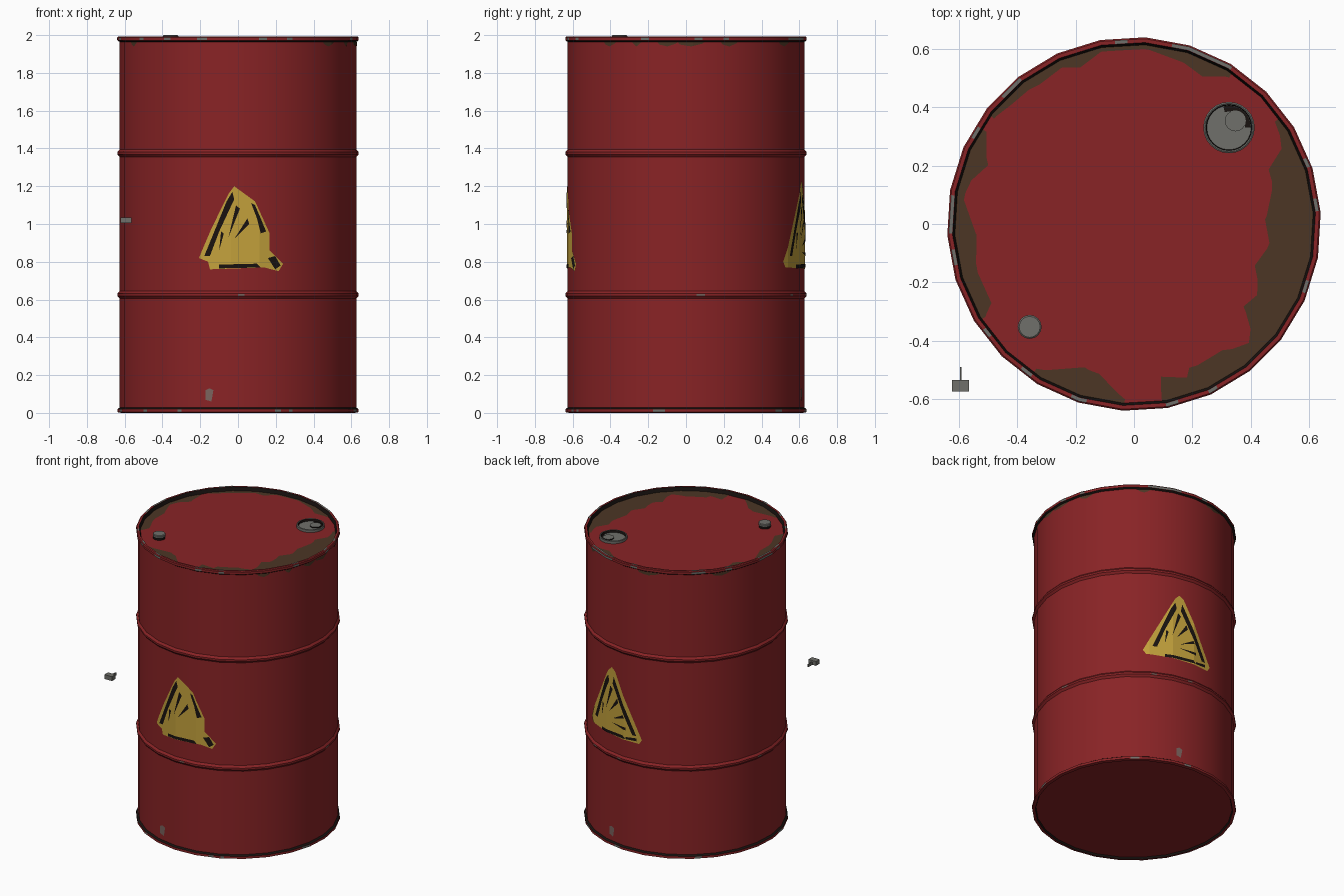
import bpy, bmesh, math
from mathutils import Vector
from math import radians, cos, sin, pi

cube = bpy.data.objects.get("Cube")
if cube:
    bpy.data.objects.remove(cube)

SIDES = 26
STEP = 2 * pi / SIDES
TURN = STEP / 4
BODY, RIM, LID_Z = .628, .64, 1.967


def material(name, color):
    m = bpy.data.materials.new(name)
    m.use_nodes = True
    m.diffuse_color = (*color, 1)
    bsdf = next(n for n in m.node_tree.nodes if n.type == 'BSDF_PRINCIPLED')
    bsdf.inputs["Base Color"].default_value = (*color, 1)
    return m


RED = material("red paint", (.25, .017, .019))
RUST = material("brown rust", (.072, .037, .018))
METAL = material("bare metal", (.16, .16, .145))
BLACK = material("grimy black", (.009, .006, .005))
YELLOW = material("warning yellow", (.55, .36, .045))
SCUFF = material("scuffed grey", (.19, .125, .11))


def finish(name, bm, mats, smooth=True):
    bmesh.ops.recalc_face_normals(bm, faces=bm.faces)
    mesh = bpy.data.meshes.new(name)
    bm.to_mesh(mesh)
    bm.free()
    ob = bpy.data.objects.new(name, mesh)
    bpy.context.collection.objects.link(ob)
    for m in mats:
        mesh.materials.append(m)
    if smooth:
        bpy.ops.object.select_all(action='DESELECT')
        ob.select_set(True)
        bpy.context.view_layer.objects.active = ob
        bpy.ops.object.shade_smooth_by_angle(angle=radians(30))
    return ob


def lathe(name, profile, mats, sides, turn=0, center=(0, 0)):
    """Spin (radius, z, material index) points; the index colours the band that follows."""
    bm = bmesh.new()
    rings = []
    for r, z, _ in profile:
        count = sides if r else 1
        rings.append([bm.verts.new((center[0] + r * cos(turn + i * 2 * pi / sides),
                                    center[1] + r * sin(turn + i * 2 * pi / sides), z))
                      for i in range(count)])
    for (_, _, mat), a, b in zip(profile, rings, rings[1:]):
        for i in range(sides):
            j = (i + 1) % sides
            quad = [a[i % len(a)], a[j % len(a)], b[j % len(b)], b[i % len(b)]]
            bm.faces.new(list(dict.fromkeys(quad))).material_index = mat
    return finish(name, bm, mats)


def facet(az):
    """Distance factor that keeps a point on the flat sides of the drum."""
    return cos(STEP / 2) / cos((az - TURN) % STEP - STEP / 2)


def on_wall(radius):
    return lambda az, z: (radius * facet(az) * cos(az), radius * facet(az) * sin(az), z)


def on_level(z):
    return lambda az, r: (r * facet(az) * cos(az), r * facet(az) * sin(az), z)


def decals(name, outlines, place, mat):
    """Painted patches: outlines in (angle, value) cut at every drum edge, then wrapped."""
    bm = bmesh.new()
    for outline in outlines:
        bm.faces.new([bm.verts.new((a, v, 0)) for a, v in outline])
    bmesh.ops.triangulate(bm, faces=bm.faces[:])
    for k in range(-SIDES, SIDES * 2):
        bmesh.ops.bisect_plane(bm, geom=bm.verts[:] + bm.edges[:] + bm.faces[:],
                               plane_co=(TURN + k * STEP, 0, 0), plane_no=(1, 0, 0))
    for v in bm.verts:
        v.co = Vector(place(v.co.x, v.co.y))
    ob = finish(name, bm, [mat], False)
    # Turn every patch to face away from the drum's middle
    for p in ob.data.polygons:
        out = p.center * Vector((1, 1, 0)) if abs(p.normal.z) < .5 else Vector((0, 0, p.center.z - 1))
        if p.normal.dot(out) < 0:
            p.flip()
    return ob


def band(start, end, low, high):
    a, b = radians(start), radians(end)
    return [(a, low), (b, low), (b, high), (a, high)]


# Drum: bottom, foot rim, two ribs, top rim and sunken lid
profile = [(0, .012, 0), (.615, .012, 1), (.62, 0, 0), (RIM, .004, 0), (RIM, .02, 1), (BODY, .028, 0)]
for z in (.625, 1.375):
    profile += [(BODY, z - .02, 0), (RIM, z - .006, 0), (RIM, z + .006, 0), (BODY, z + .02, 0)]
profile += [(BODY, 1.964, 1), (RIM, 1.972, 0), (RIM, 1.988, 0), (.635, 1.993, 0),
            (.622, 1.993, 1), (.614, LID_Z, 0), (0, LID_Z, 0)]
lathe("drum", profile, [RED, BLACK], SIDES, TURN)

# Rust patches on the lid: degrees and inner radius, closed along the lid edge
rust_edges = [
    [(-81, .6), (-80, .53), (-71, .56), (-69, .53), (-55, .53), (-46, .57), (-42, .54), (-37, .47),
     (-30, .49), (-19, .44), (-8, .47), (2, .45), (14, .49), (22, .5), (27, .57), (36, .6)],
    [(57, .6), (65, .56), (74, .58), (85, .6), (101, .6), (109, .57), (115, .59), (124, .58),
     (136, .59), (143, .6)],
    [(148, .6), (153, .57), (158, .54), (165, .58), (172, .59), (184, .54), (194, .56),
     (209, .56), (212, .6)],
    [(236, .6), (251, .52), (257, .53), (264, .58), (267, .6)]]
patches = []
for edge in rust_edges:
    inner = [(radians(a), r) for a, r in edge]
    patches.append(inner + [(a, .614) for a, _ in reversed(inner)])
decals("lid_rust", patches, on_level(LID_Z + .002), RUST)

# Rust runs just under the top rim
runs = [(-44, -36), (-27, -22), (-14, -4), (-4, 9), (17, 26), (52, 60), (96, 110), (140, 152), (205, 212)]
decals("rim_rust", [[(radians(a), 1.963), (radians(a + 1), 1.95), (radians((a + b) / 2), 1.94),
                     (radians(b - 1), 1.955), (radians(b), 1.963)] for a, b in runs],
       on_wall(BODY + .002), RUST)

# Bare metal chips on both rims and the ribs
top_chips = [(-110, 5), (-80, 4), (-66, 3), (-22, 4), (4, 4), (18, 3), (58, 20), (92, 4), (128, 8),
             (148, 4), (171, 12), (188, 5), (215, 3), (232, 4)]
foot_chips = [(-142, 3), (-120, 2), (-72, 3), (-65, 2), (-16, 6), (48, 5), (80, 4), (130, 4), (190, 6)]
rib_chips = [(-90, 3), (5, 4), (60, 3), (82, 3), (170, 3)]
decals("top_rim_chips", [band(a, a + w, 1.973, 1.987) for a, w in top_chips], on_wall(RIM + .001), METAL)
decals("top_rim_chips_upper", [band(a, a + w, .623, .635) for a, w in top_chips], on_level(1.994), METAL)
decals("foot_rim_chips", [band(a, a + w, .005, .019) for a, w in foot_chips], on_wall(RIM + .001), METAL)
decals("rib_chips", [band(a, a + w, .62, .63) for a, w in rib_chips], on_wall(RIM + .001), SCUFF)


def sign(name, angle, yellow, black):
    """Worn warning triangle; outlines in (distance along the wall, height)."""
    def wrap(outlines):
        return [[(radians(angle) + u / BODY, z) for u, z in o] for o in outlines]
    decals(name + "_yellow", wrap(yellow), on_wall(BODY + .003), YELLOW)
    decals(name + "_black", wrap(black), on_wall(BODY + .005), BLACK)


# Black marks shared by both signs: left border, bottom border and rays of the burst
marks = [[(-.18, .83), (-.15, .83), (-.1, .96), (-.02, 1.13), (-.03, 1.17), (-.06, 1.12)],
         [(-.1, .785), (.1, .79), (.12, .77), (-.1, .765)],
         [(-.05, .93), (-.01, 1.1), (.01, 1.08)],
         [(-.02, .92), (.05, 1.03), (.06, 1.0)],
         [(-.1, .86), (-.09, .96), (-.075, .95)]]
sign("front_sign", -90,
     [[(-.21, .82), (-.16, .8), (-.15, .76), (.14, .77), (.22, .75), (.245, .79), (.17, .86), (.14, .9),
       (.17, .95), (.09, 1.12), (.06, 1.11), (.03, 1.13), (-.02, 1.2), (-.05, 1.16), (-.14, .98)]],
     marks + [[(.07, 1.11), (.09, 1.1), (.15, .96), (.12, .95), (.1, 1.03)],
              [(.16, .82), (.2, .83), (.23, .78), (.2, .76)]])
sign("back_sign", 77,
     [[(-.24, .8), (-.22, .77), (.22, .76), (.24, .79), (.03, 1.21), (0, 1.23), (-.03, 1.2)]],
     marks + [[(.02, 1.17), (.2, .81), (.17, .81), (.01, 1.12)],
              [(.12, .785), (.2, .795), (.2, .775), (.12, .77)],
              [(.01, .88), (.1, .93), (.11, .91)],
              [(0, .85), (.12, .85), (.12, .83)]])

# Scuffs low on the wall
decals("scuffs", [[(radians(c - 2), .07), (radians(c + 1), .06), (radians(c + 2), .12),
                   (radians(c), .13), (radians(c - 2), .12)] for c in (-104, 77)],
       on_wall(BODY + .002), SCUFF)

# Large filler: raised collar, dark inner wall, sunken plug and small stud
filler = (.325, .33)
lathe("filler_collar", [(.088, LID_Z, 0), (.088, 1.984, 0), (.083, 1.987, 0), (.079, 1.985, 1),
                        (.076, LID_Z + .003, 0), (0, LID_Z + .003, 0)], [METAL, BLACK], 24, 0, filler)
lathe("filler_stud", [(.036, LID_Z, 1), (.036, LID_Z + .01, 0), (0, LID_Z + .01, 0)],
      [METAL, BLACK], 16, 0, (.347, .353))
bm = bmesh.new()
arc = [radians(a) for a in range(0, 106, 15)]
loop = [(.075 * cos(a), .075 * sin(a)) for a in arc] + [(.055 * cos(a), .055 * sin(a)) for a in reversed(arc)]
bm.faces.new([bm.verts.new((filler[0] + x, filler[1] + y, LID_Z + .005)) for x, y in loop])
finish("filler_grime", bm, [BLACK], False)

# Small vent cap
lathe("vent_cap", [(.038, LID_Z, 1), (.038, 1.98, 0), (.041, 1.984, 0), (.041, 1.996, 0), (.036, 2, 0),
                   (0, 2, 0)], [METAL, BLACK], 16, 0, (-.357, -.352))


# Loose latch block with a thin tongue, beside the drum
def box(name, center, size):
    bm = bmesh.new()
    bmesh.ops.create_cube(bm, size=1)
    for v in bm.verts:
        v.co = v.co * Vector(size) + Vector(center)
    return finish(name, bm, [METAL], False)


box("latch_block", (-.593, -.553, 1.02), (.058, .04, .03))
box("latch_tongue", (-.593, -.511, 1.016), (.006, .044, .02))
